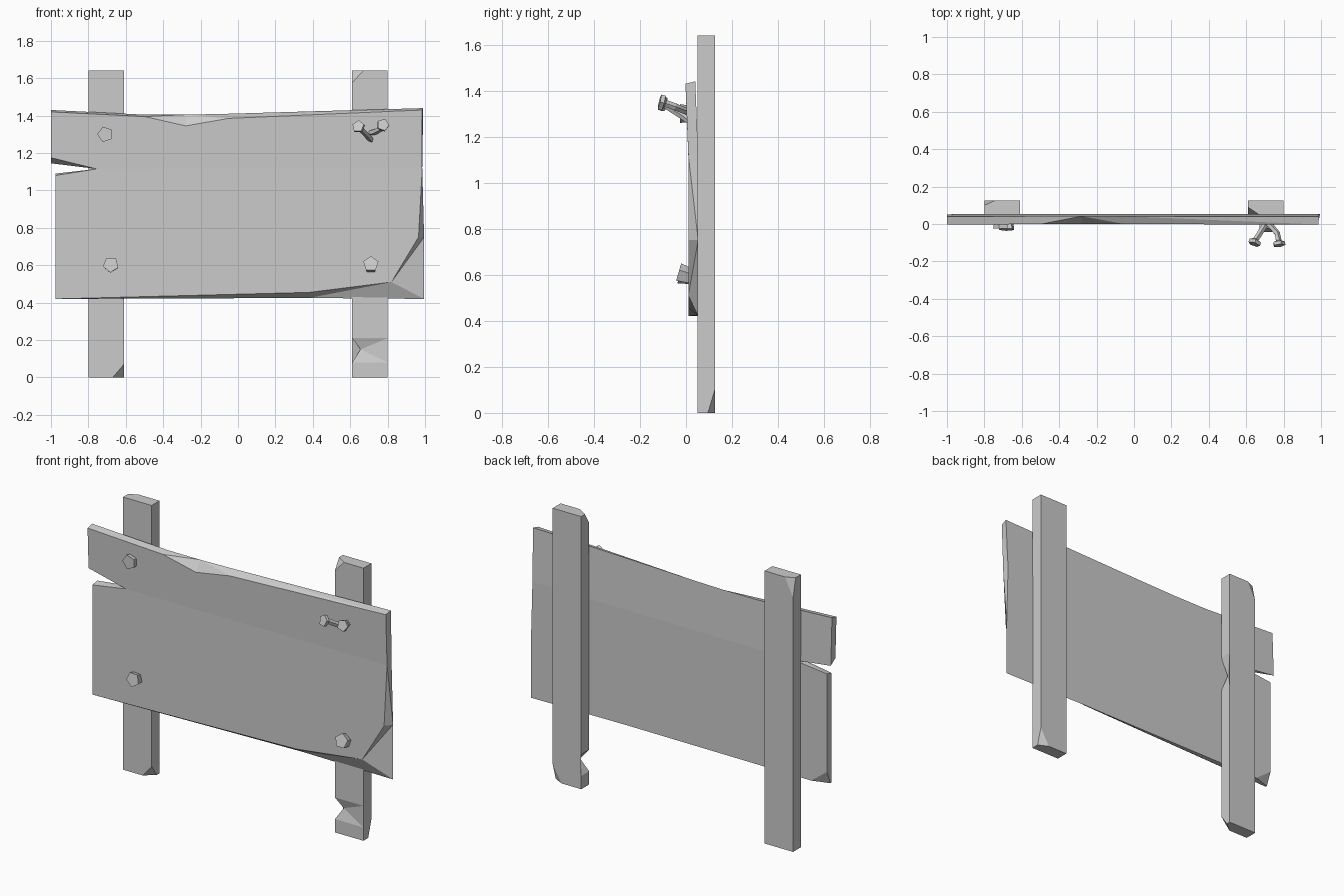
import bpy, bmesh, math
from mathutils import Vector, Matrix

cube = bpy.data.objects.get("Cube")
if cube:
    bpy.data.objects.remove(cube)

grey = bpy.data.materials.new("plain grey")
grey.use_nodes = True
COLOR = (0.6, 0.6, 0.6, 1)
grey.diffuse_color = COLOR
grey.node_tree.nodes["Principled BSDF"].inputs["Base Color"].default_value = COLOR


def finish(bm, name):
    bmesh.ops.triangulate(bm, faces=[f for f in bm.faces if len(f.verts) > 3])
    bmesh.ops.recalc_face_normals(bm, faces=bm.faces)
    mesh = bpy.data.meshes.new(name)
    bm.to_mesh(mesh)
    bm.free()
    mesh.materials.append(grey)
    obj = bpy.data.objects.new(name, mesh)
    bpy.context.collection.objects.link(obj)


def chip(bm, a, b, c, inside):
    """Slice off the corner beyond the plane through a, b, c."""
    a, b, c = Vector(a), Vector(b), Vector(c)
    n = (b - a).cross(c - a).normalized()
    if n.dot(Vector(inside) - a) > 0:
        n = -n
    cut = bmesh.ops.bisect_plane(bm, geom=bm.verts[:] + bm.edges[:] + bm.faces[:],
                                 plane_co=a, plane_no=n, clear_outer=True)
    edges = [e for e in cut["geom_cut"] if isinstance(e, bmesh.types.BMEdge)]
    bmesh.ops.holes_fill(bm, edges=edges, sides=0)


def loft(bm, rings):
    """Skin a stack of equal rings and cap both ends."""
    loops = [[bm.verts.new(p) for p in ring] for ring in rings]
    k = len(loops[0])
    for lo, hi in zip(loops, loops[1:]):
        for i in range(k):
            j = (i + 1) % k
            bm.faces.new((lo[i], lo[j], hi[j], hi[i]))
    bm.faces.new(loops[0][::-1])
    bm.faces.new(loops[-1])
    return loops


# Posts: square timbers with a dent on the inner front edge and chipped ends
FRONT, BACK, TOP = 0.05, 0.125, 1.64


def post(name, side, dent, depth, chips):
    bm = bmesh.new()
    inner, outer = 0.61 * side, 0.8 * side
    corners = [(inner, FRONT), (outer, FRONT), (outer, BACK), (inner, BACK)]
    loops = loft(bm, [[(x, y, z) for x, y in corners] for z in (0, *dent, TOP)])
    loops[2][0].co += Vector((depth * side, 0.02, 0))
    bmesh.ops.triangulate(bm, faces=bm.faces)
    for pts in chips:
        chip(bm, *pts, (0.7 * side, 0.09, 0.8))
    finish(bm, name)


post("right_post", -1, (0.9, 1.0, 1.12), 0.03, [
    ((-0.8, 0.1, TOP), (-0.745, BACK, TOP), (-0.8, BACK, 1.53)),
    ((-0.67, FRONT, 0), (-0.61, FRONT, 0.07), (-0.61, 0.1, 0))])
post("left_post", 1, (0.08, 0.15, 0.21), 0.045, [
    ((0.61, 0.09, TOP), (0.67, FRONT, TOP), (0.61, FRONT, 1.575)),
    ((0.8, 0.095, 0), (0.74, BACK, 0), (0.8, BACK, 0.1))])

# Board: front and back outlines (front x, z, back x, z), bent along a line from the split
OUTLINE = [
    (0.985, 1.12, 0.985, 1.12), (0.985, 1.43, 0.99, 1.44), (-0.05, 1.385, -0.05, 1.41),
    (-0.28, 1.345, -0.28, 1.405), (-0.5, 1.395, -0.5, 1.405), (-1, 1.42, -1, 1.43),
    (-1, 1.175, -1, 1.145), (-0.755, 1.115, -0.755, 1.115), (-0.975, 1.08, -0.975, 1.09),
    (-0.975, 0.42, -0.975, 0.42), (0.38, 0.455, 0.38, 0.425), (0.82, 0.51, 0.995, 0.42),
    (0.965, 0.75, 0.995, 0.75)]
SPLIT = 7


def lean(z):
    return -0.04 * max(0, z - 1.12)


bm = bmesh.new()
front = [bm.verts.new((p[0], 0.01 + lean(p[1]), p[1])) for p in OUTLINE]
back = [bm.verts.new((p[2], 0.053 + lean(p[3]), p[3])) for p in OUTLINE]
for loop in (front, back):
    bm.faces.new(loop[:SPLIT + 1])
    bm.faces.new(loop[SPLIT:] + loop[:1])
for i in range(len(OUTLINE)):
    j = (i + 1) % len(OUTLINE)
    bm.faces.new((front[i], front[j], back[j], back[i]))
bmesh.ops.triangulate(bm, faces=bm.faces)
chip(bm, (-0.975, 0.053, 0.5), (-0.87, 0.053, 0.42), (-0.975, 0.02, 0.42), (0, 0.03, 0.8))
finish(bm, "board")


# Nails: five-sided rings along a path of (point, radius), turned by spin degrees
def nail(name, path, spin):
    bm = bmesh.new()
    pts = [Vector(p) for p, r in path]
    rings = []
    for i, (p, r) in enumerate(path):
        axis = pts[min(i + 1, len(pts) - 1)] - pts[max(i - 1, 0)]
        turn = axis.to_track_quat('Z', 'Y').to_matrix()
        angles = [math.radians(spin + 72 * k) for k in range(5)]
        rings.append([pts[i] + turn @ Vector((r * math.cos(a), r * math.sin(a), 0)) for a in angles])
    loft(bm, rings)
    finish(bm, name)


for name, x, z, y, tilt, spin in [("upper_right_nail", -0.71, 1.3, -0.025, 0, 180),
                                  ("lower_right_nail", -0.68, 0.6, -0.03, 0.004, 50),
                                  ("lower_left_nail", 0.71, 0.6, -0.033, 0.008, 90)]:
    nail(name, [((x, 0.02, z - tilt), 0.036), ((x, y, z + tilt), 0.043)], spin)


def bent_nail(name, shaft, aim, spin):
    tip, aim = Vector(shaft[-1]), Vector(aim).normalized()
    path = [(p, 0.016) for p in shaft]
    path += [(tip + aim * 0.008, 0.034), (tip + aim * 0.026, 0.034)]
    nail(name, path, spin)


bent_nail("bent_nail_inner", [(0.715, 0.02, 1.265), (0.695, -0.015, 1.29), (0.65, -0.085, 1.335)],
          (-0.35, -1, 0.35), 90)
bent_nail("bent_nail_outer", [(0.7, 0.02, 1.305), (0.735, -0.015, 1.315), (0.765, -0.05, 1.33),
                              (0.773, -0.09, 1.345)], (0.1, -1, 0.25), 70)
